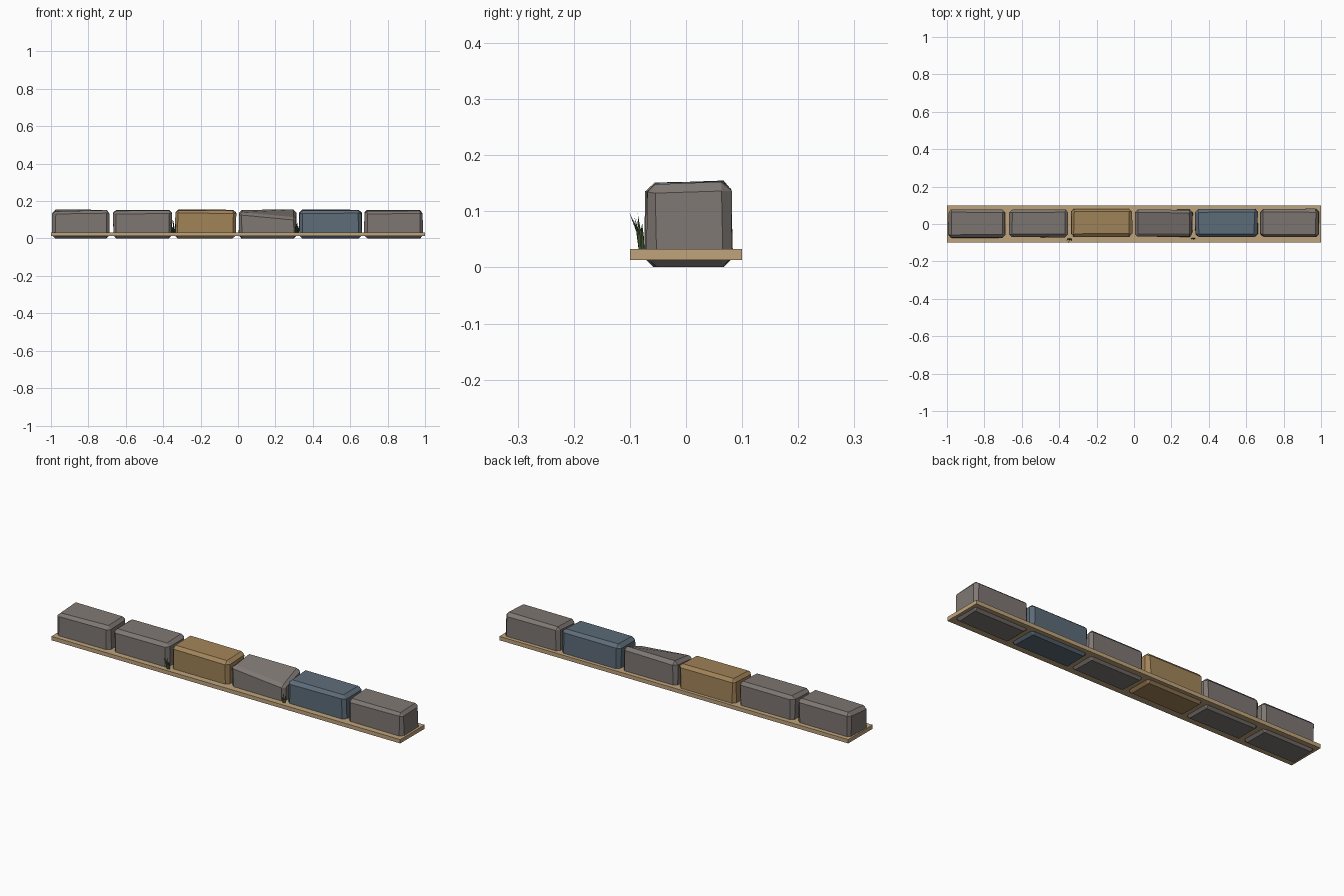
import bpy, bmesh, math, random
from mathutils import Vector

if "Cube" in bpy.data.objects:
    bpy.data.objects.remove(bpy.data.objects["Cube"])

random.seed(4)


def material(name, rgb):
    m = bpy.data.materials.new(name)
    m.diffuse_color = (*rgb, 1)
    m.use_nodes = True
    m.node_tree.nodes["Principled BSDF"].inputs["Base Color"].default_value = m.diffuse_color
    return m


GREY = material("grey_stone", (0.21, 0.185, 0.17))
GOLD = material("sandstone", (0.36, 0.23, 0.10))
BLUE = material("slate", (0.11, 0.15, 0.19))
SAND = material("mortar", (0.52, 0.37, 0.20))
GREEN = material("grass", (0.05, 0.09, 0.03))


def finish(bm, name, mat):
    bmesh.ops.recalc_face_normals(bm, faces=bm.faces)
    me = bpy.data.meshes.new(name)
    bm.to_mesh(me)
    bm.free()
    ob = bpy.data.objects.new(name, me)
    bpy.context.collection.objects.link(ob)
    me.materials.append(mat)
    return ob


def box(x0, x1, y0, y1, z0, z1):
    bm = bmesh.new()
    bmesh.ops.create_cube(bm, size=1)
    for v in bm.verts:
        v.co = Vector(((x0 + x1) / 2 + v.co.x * (x1 - x0),
                       (y0 + y1) / 2 + v.co.y * (y1 - y0),
                       (z0 + z1) / 2 + v.co.z * (z1 - z0)))
    return bm


def stone(name, x0, x1, y0, y1, top, mat, drop_left=0.004, drop_right=0.004):
    """Chamfered block; its top front edge is lowered at the left and right ends."""
    bm = box(x0, x1, y0, y1, 0.001, top)
    bmesh.ops.bevel(bm, geom=bm.edges[:], offset=0.016, segments=1,
                    profile=0.5, affect='EDGES')
    for v in bm.verts:
        u = (v.co.x - x0) / (x1 - x0)
        f = min(1, (y1 - 0.016 - v.co.y) / (y1 - y0 - 0.03))
        if v.co.z > 0.08:
            v.co.z -= max(0, f) * (drop_left * (1 - u) + drop_right * u)
            v.co.z += random.uniform(-0.002, 0.001)
        v.co.x += random.uniform(-0.003, 0.003)
        v.co.y += random.uniform(-0.002, 0.002)
    return finish(bm, name, mat)


# Mortar strip
finish(box(-1, 1, -0.1, 0.1, 0.013, 0.033), "mortar_strip", SAND)

# Row of stones
stone("stone_1", -0.992, -0.688, -0.073, 0.078, 0.154, GREY, 0.008, 0.003)
stone("stone_2", -0.668, -0.352, -0.070, 0.077, 0.154, GREY, 0.006, 0.003)
stone("stone_3", -0.337, -0.012, -0.067, 0.082, 0.155, GOLD, 0.003, 0.006)
stone("sloped_stone_4", 0.004, 0.313, -0.068, 0.077, 0.154, GREY, 0.012, 0.040)
stone("stone_5", 0.328, 0.660, -0.069, 0.080, 0.155, BLUE, 0.005, 0.004)
stone("stone_6", 0.675, 0.988, -0.070, 0.080, 0.154, GREY, 0.007, 0.004)


def tuft(name, x, y, blades):
    """Tapered, bent three-sided blades: (base dx, lean x, lean y, height)."""
    bm = bmesh.new()
    for dx, lx, ly, h in blades:
        rings = []
        for t, r in ((0, 0.004), (0.5, 0.0032)):
            c = Vector((x + dx + lx * t * t, y + ly * t * t, 0.028 + h * t))
            rings.append([bm.verts.new(c + Vector((r * math.cos(a), r * math.sin(a), 0)))
                          for a in (0.5, 2.6, 4.7)])
        tip = bm.verts.new((x + dx + lx, y + ly, 0.028 + h))
        a, b = rings
        for i in range(3):
            j = (i + 1) % 3
            bm.faces.new((a[i], a[j], b[j], b[i]))
            bm.faces.new((b[i], b[j], tip))
        bm.faces.new(a[::-1])
    finish(bm, name, GREEN)


# Grass tufts in two of the joints
tuft("grass_left", -0.345, -0.080, [(0, -0.004, -0.022, 0.072), (-0.006, -0.010, -0.012, 0.062),
                                    (0.005, 0.010, -0.014, 0.058), (-0.002, 0.004, -0.006, 0.068),
                                    (0.007, 0.006, -0.002, 0.045)])
tuft("grass_right", 0.317, -0.076, [(0, 0.003, -0.012, 0.058), (-0.005, -0.008, -0.005, 0.042),
                                    (0.005, 0.006, -0.004, 0.048), (0, -0.003, -0.002, 0.050)])
